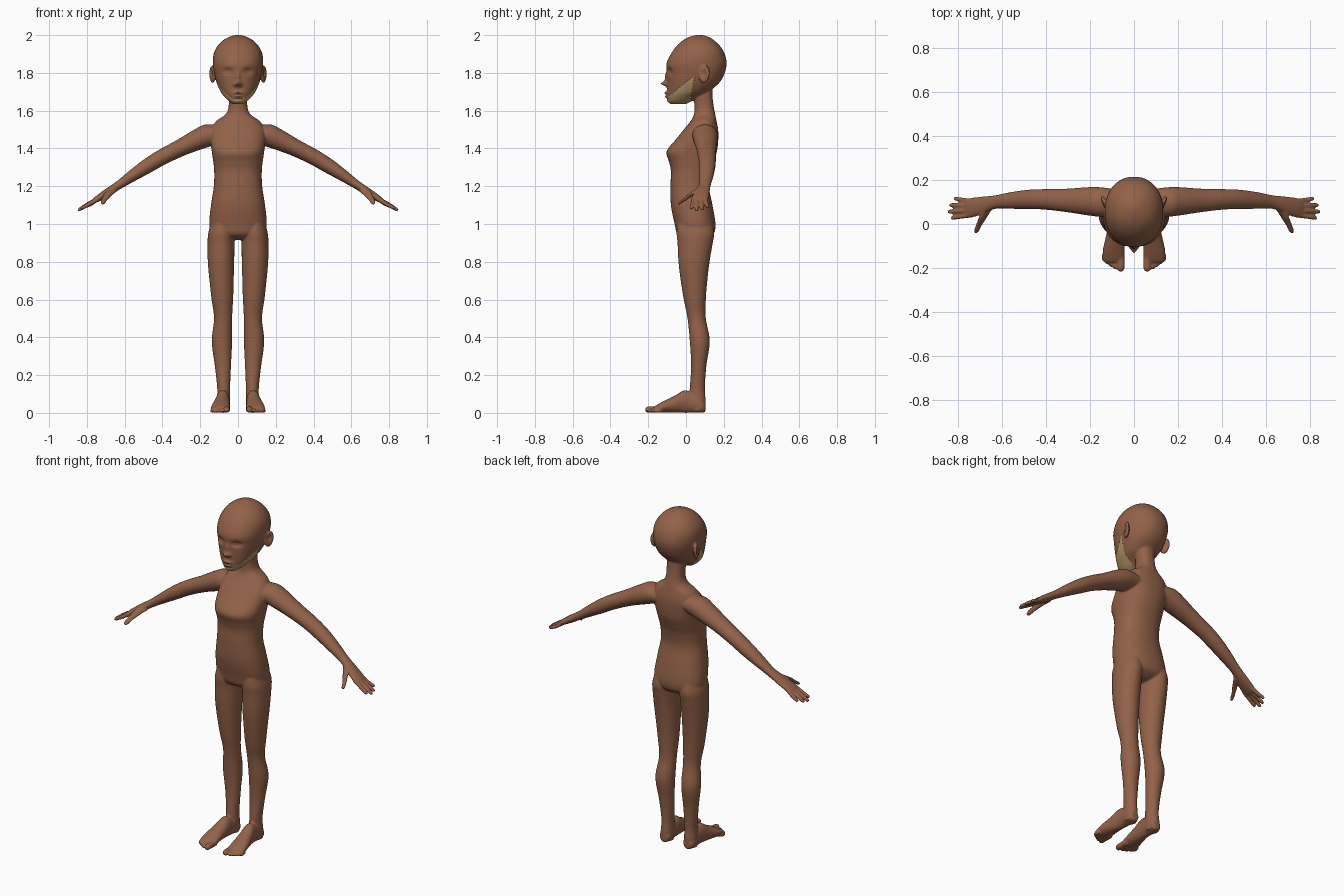
import bpy, bmesh, math
from mathutils import Vector, Matrix

X, Y, Z = Vector((1, 0, 0)), Vector((0, 1, 0)), Vector((0, 0, 1))


def material(name, rgb):
    m = bpy.data.materials.new(name)
    m.diffuse_color = (*rgb, 1)
    return m


skin = material("brown skin", (0.29, 0.122, 0.066))
tan = material("tan hair", (0.47, 0.32, 0.14))


def spline(rows, steps):
    """Catmull-Rom through rows of numbers"""
    rows = [Vector(r) for r in rows]
    out = []
    for i in range(len(rows) - 1):
        p1, p2 = rows[i], rows[i + 1]
        p0, p3 = rows[max(i - 1, 0)], rows[min(i + 2, len(rows) - 1)]
        for k in range(steps):
            t = k / steps
            out.append(0.5 * (2 * p1 + (p2 - p0) * t + (2 * p0 - 5 * p1 + 4 * p2 - p3) * t * t
                              + (3 * p1 - p0 - 3 * p2 + p3) * t ** 3))
    return out + [rows[-1]]


def tube(bm, rows, u, v, n=32, steps=6, e=2.0, s=1):
    """Closed loft: each row is x, y, z, radius along u, radius along v; s=-1 mirrors it"""
    rings = []
    for r in spline(rows, steps):
        ring = []
        for k in range(n):
            a = 2 * math.pi * k / n
            c, d = math.cos(a), math.sin(a)
            c, d = math.copysign(abs(c) ** (2 / e), c), math.copysign(abs(d) ** (2 / e), d)
            p = Vector(r[:3]) + u * c * max(r[3], 0.002) + v * d * max(r[4], 0.002)
            ring.append(bm.verts.new((p.x * s, p.y, p.z)))
        rings.append(ring)
    for a, b in zip(rings, rings[1:]):
        for k in range(n):
            bm.faces.new((a[k], a[(k + 1) % n], b[(k + 1) % n], b[k]))
    bm.faces.new(rings[0][::-1])
    bm.faces.new(rings[-1])
    return [w for ring in rings for w in ring]


def level(z, front, back, half, cx=0.0):
    """Horizontal section from front and back y and half width"""
    return (cx, (front + back) / 2, z, half, (back - front) / 2)


def finish(bm, name, mat):
    bmesh.ops.recalc_face_normals(bm, faces=bm.faces)
    for f in bm.faces:
        f.smooth = True
    me = bpy.data.meshes.new(name)
    bm.to_mesh(me)
    bm.free()
    ob = bpy.data.objects.new(name, me)
    bpy.context.collection.objects.link(ob)
    me.materials.append(mat)
    return ob


def head(bm):
    verts = tube(bm, [level(*r) for r in (
        (1.635, -.08, .0, .028), (1.65, -.094, .03, .048), (1.67, -.099, .06, .068),
        (1.70, -.10, .12, .092), (1.75, -.10, .178, .114), (1.80, -.102, .205, .126),
        (1.85, -.103, .215, .133), (1.90, -.08, .205, .129), (1.94, -.052, .182, .11),
        (1.97, -.02, .152, .082), (1.988, .012, .125, .052), (1.997, .04, .10, .028),
        (2.002, .062, .08, .008))], X, Y, n=160, steps=10, e=2.15)
    # face relief: x, z, spread x, spread z, shift in y
    relief = [(0, 1.743, .015, .012, -.033), (0, 1.775, .011, .026, -.014),
              (0, 1.694, .026, .006, -.018), (0, 1.674, .022, .006, -.015),
              (0, 1.65, .025, .01, -.005)]
    for s in (1, -1):
        relief += [(s * .052, 1.808, .022, .014, .02), (s * .052, 1.808, .014, .007, -.01),
                   (s * .018, 1.738, .008, .008, -.01)]
    for w in verts:
        if w.co.y < 0.0:
            x, z = w.co.x, w.co.z
            w.co.y += sum(d * math.exp(-((x - a) / p) ** 2 - ((z - b) / q) ** 2)
                          for a, b, p, q, d in relief)


# Body: all parts overlap and are fused by a voxel remesh
bm = bmesh.new()
head(bm)

# torso and neck
tube(bm, [level(*r) for r in (
    (.915, .0, .10, .05), (.945, -.045, .145, .135), (1.0, -.06, .156, .152),
    (1.1, -.08, .14, .143), (1.2, -.082, .121, .128), (1.28, -.08, .13, .126),
    (1.33, -.09, .146, .131), (1.385, -.102, .164, .139), (1.45, -.052, .171, .146),
    (1.5, -.012, .17, .142), (1.545, .025, .162, .115), (1.58, .042, .155, .066),
    (1.62, .045, .147, .05), (1.68, .04, .14, .05), (1.74, .03, .14, .05))],
    X, Y, n=64, e=2.3)

slope = Vector((.5, 0, .866))
for s in (1, -1):
    # arm and palm
    tube(bm, [(.06, .105, 1.48, .05, .045), (.14, .10, 1.475, .066, .06),
              (.2, .103, 1.452, .065, .057), (.3, .107, 1.405, .054, .046),
              (.4, .112, 1.355, .047, .042), (.48, .112, 1.307, .044, .039),
              (.56, .107, 1.255, .038, .031), (.63, .10, 1.207, .031, .023),
              (.69, .085, 1.168, .04, .021), (.74, .074, 1.136, .045, .017),
              (.765, .073, 1.12, .04, .012)], Y, slope, s=s)
    # fingers
    for y0, y1, x1 in ((.04, .028, .833), (.062, .056, .847), (.083, .086, .84), (.104, .115, .82)):
        z1 = 1.127 - (x1 - .75) * .56
        tube(bm, [(.74, y0, 1.133, .011, .012), ((.74 + x1) / 2, (y0 + y1) / 2, 1.106, .0105, .0115),
                  (x1 - .008, y1, z1 + .004, .0095, .0095), (x1, y1, z1, .004, .004)],
             Y, slope, n=16, s=s)
    # thumb
    tube(bm, [(.665, .07, 1.18, .02, .018), (.69, .025, 1.155, .017, .016),
              (.707, -.008, 1.13, .013, .013), (.716, -.033, 1.112, .011, .011),
              (.719, -.042, 1.106, .004, .005)], X, slope, n=16, s=s)
    # leg
    tube(bm, [level(*r) for r in (
        (1.0, -.045, .14, .06, .085), (.95, -.05, .15, .07, .088), (.9, -.045, .142, .071, .09),
        (.8, -.04, .125, .07, .09), (.7, -.028, .113, .064, .087), (.6, -.012, .105, .057, .083),
        (.5, .008, .105, .048, .079), (.38, .02, .126, .054, .085), (.25, .027, .108, .043, .08),
        (.13, .02, .1, .034, .076), (.06, .02, .104, .036, .077), (.01, .025, .1, .034, .078))],
        X, Y, s=s)
    # foot
    tube(bm, [(.077, .103, .03, .02, .025), (.078, .08, .038, .035, .037),
              (.08, .0, .06, .036, .06), (.086, -.06, .046, .043, .045),
              (.092, -.12, .031, .05, .03), (.092, -.16, .02, .049, .019),
              (.09, -.175, .016, .045, .012)], X, Z, s=s)
    # toes
    for x, tip, r in ((.06, -.216, .017), (.086, -.207, .011), (.104, -.196, .0105),
                      (.121, -.184, .010), (.137, -.17, .010)):
        tube(bm, [(x - .003, -.13, r + .002, r * .9, r), (x, tip + .02, r + .001, r, r),
                  (x, tip + .006, r, r * .8, r * .8), (x, tip, r, r * .4, r * .4)], X, Z, n=16, s=s)
    # ear with a hollow on its outer side
    ear = bmesh.ops.create_uvsphere(bm, u_segments=32, v_segments=20, radius=1)["verts"]
    turn = Matrix.Rotation(-.35, 3, 'Z') @ Matrix.Rotation(-.15, 3, 'X')
    for w in ear:
        c = w.co.copy()
        p = Vector((c.x * .014, c.y * .03, c.z * .047))
        if c.x > 0:
            p.x -= .016 * math.exp(-((c.y + .1) ** 2 + (c.z - .1) ** 2) / .25)
        p = turn @ p + Vector((.136, .097, 1.793))
        w.co = (p.x * s, p.y, p.z)

body = finish(bm, "body", skin)
fuse = body.modifiers.new("fuse", 'REMESH')
fuse.mode = 'VOXEL'
fuse.voxel_size = .005
fuse.use_smooth_shade = True
soft = body.modifiers.new("soften", 'SMOOTH')
soft.factor = .5
soft.iterations = 5


# Facial hair: pieces of the head surface cut out by planes and thickened
def patch(name, planes, thickness):
    bm = bmesh.new()
    head(bm)
    bmesh.ops.recalc_face_normals(bm, faces=bm.faces)
    for co, no in planes:
        bmesh.ops.bisect_plane(bm, geom=bm.verts[:] + bm.edges[:] + bm.faces[:], dist=1e-5,
                               plane_co=co, plane_no=no, clear_outer=True)
    ob = finish(bm, name, tan)
    shell = ob.modifiers.new("thickness", 'SOLIDIFY')
    shell.thickness = thickness
    shell.offset = 1
    return ob


patch("jaw_beard", [((0, -.1, 1.668), (0, -.8, 1)), ((0, .045, 1.78), (0, 1, -.17))], .007)
patch("moustache", [((0, 0, 1.724), (0, 0, 1)), ((0, 0, 1.711), (0, 0, -1)), ((0, 0, 0), (0, 1, 0)),
                    ((.018, 0, 0), (1, 0, 0)), ((-.018, 0, 0), (-1, 0, 0))], .004)
